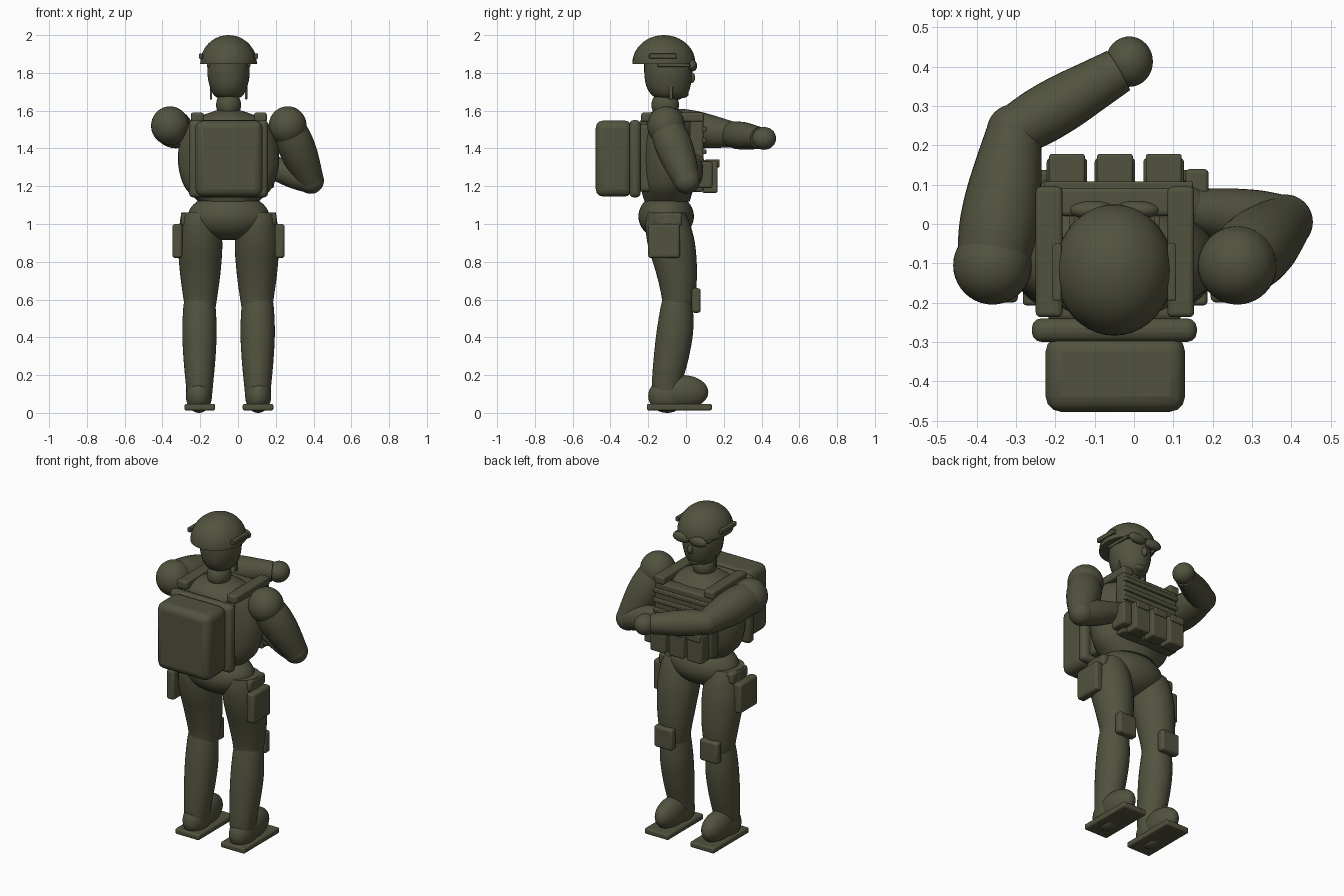
import bpy, bmesh, math
from mathutils import Vector, Matrix

if "Cube" in bpy.data.objects:
    bpy.data.objects.remove(bpy.data.objects["Cube"])

olive = bpy.data.materials.new("olive_plastic")
olive.use_nodes = True
OLIVE = (0.085, 0.085, 0.05, 1)
olive.diffuse_color = OLIVE
olive.node_tree.nodes["Principled BSDF"].inputs["Base Color"].default_value = OLIVE
CX, CY = -0.05, -0.11   # body centre line


def finish(name, bm, bevel=0):
    bmesh.ops.recalc_face_normals(bm, faces=bm.faces)
    me = bpy.data.meshes.new(name)
    bm.to_mesh(me)
    bm.free()
    me.materials.append(olive)
    ob = bpy.data.objects.new(name, me)
    bpy.context.collection.objects.link(ob)
    if bevel:
        mod = ob.modifiers.new("soft_edges", "BEVEL")
        mod.width, mod.segments = bevel, 3
    bpy.ops.object.select_all(action="DESELECT")
    ob.select_set(True)
    bpy.context.view_layer.objects.active = ob
    bpy.ops.object.shade_smooth_by_angle(angle=math.radians(40))
    return ob


def box(name, x, y, z, bevel=0.01):
    """Rounded box from (min, max) ranges."""
    bm = bmesh.new()
    size = [r[1] - r[0] for r in (x, y, z)]
    mid = [(r[0] + r[1]) / 2 for r in (x, y, z)]
    bmesh.ops.create_cube(bm, size=1, matrix=Matrix.Translation(mid) @ Matrix.Diagonal((*size, 1)))
    return finish(name, bm, min(bevel, min(size) * 0.45))


def ball(name, c, r, floor=None):
    """Ellipsoid, optionally cut flat at a height."""
    bm = bmesh.new()
    bmesh.ops.create_uvsphere(bm, u_segments=40, v_segments=24, radius=1,
                              matrix=Matrix.Translation(c) @ Matrix.Diagonal((*r, 1)))
    if floor is not None:
        cut = bmesh.ops.bisect_plane(bm, geom=bm.verts[:] + bm.edges[:] + bm.faces[:],
                                     plane_co=(0, 0, floor), plane_no=(0, 0, -1), clear_outer=True)
        edges = [e for e in cut["geom_cut"] if isinstance(e, bmesh.types.BMEdge)]
        bmesh.ops.contextual_create(bm, geom=edges)
    return finish(name, bm)


def skin_rings(name, rings):
    bm = bmesh.new()
    loops = [[bm.verts.new(p) for p in ring] for ring in rings]
    n = len(loops[0])
    for a, b in zip(loops, loops[1:]):
        for i in range(n):
            bm.faces.new((a[i], a[(i + 1) % n], b[(i + 1) % n], b[i]))
    bm.faces.new(loops[0])
    bm.faces.new(loops[-1])
    return finish(name, bm)


def smooth_rows(rows, steps=5):
    """Catmull-Rom interpolation of profile rows."""
    out = []
    for i in range(len(rows) - 1):
        p = [Vector(rows[max(0, min(len(rows) - 1, i + k))]) for k in (-1, 0, 1, 2)]
        for s in range(steps):
            t = s / steps
            out.append(0.5 * (2 * p[1] + (p[2] - p[0]) * t + (2 * p[0] - 5 * p[1] + 4 * p[2] - p[3]) * t * t
                              + (3 * p[1] - p[0] - 3 * p[2] + p[3]) * t ** 3))
    return out + [Vector(rows[-1])]


def loft(name, cx, rows, n=36):
    """Upright body part; rows are (z, centre y, radius x, radius y)."""
    ang = [2 * math.pi * i / n for i in range(n)]
    return skin_rings(name, [[(cx + rx * math.cos(a), cy + ry * math.sin(a), z) for a in ang]
                             for z, cy, rx, ry in smooth_rows(rows)])


def limb(name, a, b, radii, n=32):
    """Round limb from a to b with radii spread evenly along it."""
    a, b = Vector(a), Vector(b)
    turn = (b - a).to_track_quat("Z", "Y")
    rows = smooth_rows([(i / (len(radii) - 1), r) for i, r in enumerate(radii)])
    return skin_rings(name, [[a.lerp(b, t) + turn @ Vector((r * math.cos(u), r * math.sin(u), 0))
                              for u in (2 * math.pi * i / n for i in range(n))] for t, r in rows])


# Torso, pelvis, neck and head
loft("torso", CX, [(1.12, -0.1, 0.16, 0.12), (1.2, -0.1, 0.235, 0.14), (1.33, -0.095, 0.268, 0.15),
                   (1.46, -0.095, 0.25, 0.15), (1.55, -0.1, 0.19, 0.14), (1.6, -0.1, 0.07, 0.07)])
ball("pelvis", (CX, -0.105, 1.04), (0.215, 0.147, 0.126))
ball("neck", (CX, -0.11, 1.63), (0.066, 0.073, 0.075))
loft("head", CX, [(1.655, -0.085, 0.03, 0.04), (1.68, -0.088, 0.075, 0.09), (1.73, -0.093, 0.1, 0.117),
                  (1.8, -0.095, 0.112, 0.126), (1.88, -0.1, 0.105, 0.12)])

# Helmet with rails, chin straps and goggles
ball("helmet", (CX, -0.117, 1.85), (0.15, 0.167, 0.15), floor=1.848)
for s, side in ((-1, "right"), (1, "left")):
    x = CX + s * 0.146
    box(f"{side}_helmet_rail", (x - 0.011, x + 0.011), (-0.195, -0.05), (1.876, 1.902), 0.004)
    x = CX + s * 0.093
    box(f"{side}_chin_strap", (x - 0.006, x + 0.006), (-0.09, -0.07), (1.66, 1.85), 0.003)
    ball(f"{side}_goggle_lens", (CX + s * 0.055, 0.035, 1.838), (0.058, 0.024, 0.03))
    x = CX + s * 0.108
    box(f"{side}_goggle_strap", (x - 0.007, x + 0.007), (-0.15, 0.02), (1.832, 1.85), 0.004)
box("goggle_bridge", (-0.09, -0.01), (0.01, 0.045), (1.83, 1.85), 0.006)
ball("nose", (CX, 0.03, 1.775), (0.016, 0.018, 0.028))
ball("chin_cup", (CX, -0.012, 1.69), (0.04, 0.026, 0.022))

# Vest plates, shoulder straps, webbing and backpack
box("front_plate", (-0.235, 0.15), (0.02, 0.092), (1.17, 1.55), 0.012)
box("back_plate", (-0.26, 0.16), (-0.3, -0.24), (1.14, 1.55), 0.025)
box("back_pad", (-0.22, 0.12), (-0.25, -0.18), (1.17, 1.53), 0.02)
box("backpack", (-0.225, 0.13), (-0.478, -0.285), (1.145, 1.548), 0.04)
for x in (-0.25, 0.085):
    box("shoulder_strap", (x, x + 0.068), (-0.237, 0.095), (1.54, 1.59), 0.012)
for z in (1.37, 1.43, 1.49):
    box("webbing_band", (-0.228, 0.15), (0.085, 0.108), (z, z + 0.025), 0.005)

# Front pouches with flaps
for x in (-0.222, -0.1, 0.024):
    box("magazine_pouch", (x, x + 0.103), (0.085, 0.168), (1.165, 1.335), 0.01)
    box("pouch_flap", (x + 0.006, x + 0.097), (0.1, 0.178), (1.3, 1.342), 0.006)
box("radio", (0.13, 0.19), (0.03, 0.14), (1.19, 1.33), 0.012)

# Raised right arm reaching across the chest
sh, el, wr = (-0.36, -0.105, 1.52), (-0.305, 0.235, 1.475), (-0.04, 0.39, 1.455)
ball("right_shoulder", sh, (0.1, 0.1, 0.103))
limb("right_upper_arm", sh, el, [0.09, 0.1, 0.097, 0.085, 0.07])
ball("right_elbow", el, (0.07, 0.07, 0.07))
limb("right_forearm", el, wr, [0.066, 0.073, 0.072, 0.065, 0.058])
ball("right_hand", (-0.012, 0.413, 1.453), (0.06, 0.064, 0.06))

# Bent left arm with the hand at the vest
sh, el, wr = (0.263, -0.105, 1.52), (0.385, 0.005, 1.23), (0.14, 0.035, 1.315)
ball("left_shoulder", sh, (0.1, 0.1, 0.103))
limb("left_upper_arm", sh, el, [0.085, 0.097, 0.096, 0.085, 0.07])
ball("left_elbow", el, (0.07, 0.07, 0.07))
limb("left_forearm", el, wr, [0.067, 0.072, 0.07, 0.063, 0.055])
ball("left_hand", (0.125, 0.04, 1.32), (0.065, 0.06, 0.055))

# Legs, boots, knee pads and thigh pouches
for s, side in ((-1, "right"), (1, "left")):
    x = CX + s * 0.154
    loft(f"{side}_thigh", CX + s * 0.15, [(1.06, -0.105, 0.1, 0.1), (0.99, -0.095, 0.11, 0.12),
                                         (0.88, -0.075, 0.117, 0.125), (0.74, -0.05, 0.107, 0.108),
                                         (0.62, -0.04, 0.091, 0.09), (0.55, -0.045, 0.08, 0.08)])
    loft(f"{side}_shin", x, [(0.6, -0.045, 0.08, 0.08), (0.54, -0.05, 0.087, 0.088),
                             (0.42, -0.06, 0.091, 0.097), (0.28, -0.08, 0.084, 0.092),
                             (0.16, -0.1, 0.073, 0.08), (0.08, -0.1, 0.065, 0.075)])
    ball(f"{side}_boot", (x + s * 0.003, -0.02, 0.11), (0.069, 0.138, 0.09))
    ball(f"{side}_heel", (x + s * 0.003, -0.1, 0.09), (0.069, 0.1, 0.09))
    box(f"{side}_sole", (x - 0.079, x + 0.083), (-0.207, 0.137), (0.013, 0.048), 0.01)
    box(f"{side}_knee_pad", (x - 0.062, x + 0.062), (0.03, 0.078), (0.53, 0.66), 0.014)
    a, b = sorted((CX + s * 0.245, CX + s * 0.297))
    box(f"{side}_thigh_pouch", (a, b), (-0.2, -0.032), (0.82, 1.0), 0.014)
    a, b = sorted((CX + s * 0.17, CX + s * 0.253))
    box(f"{side}_hip_tab", (a, b), (-0.17, -0.02), (0.99, 1.06), 0.015)
